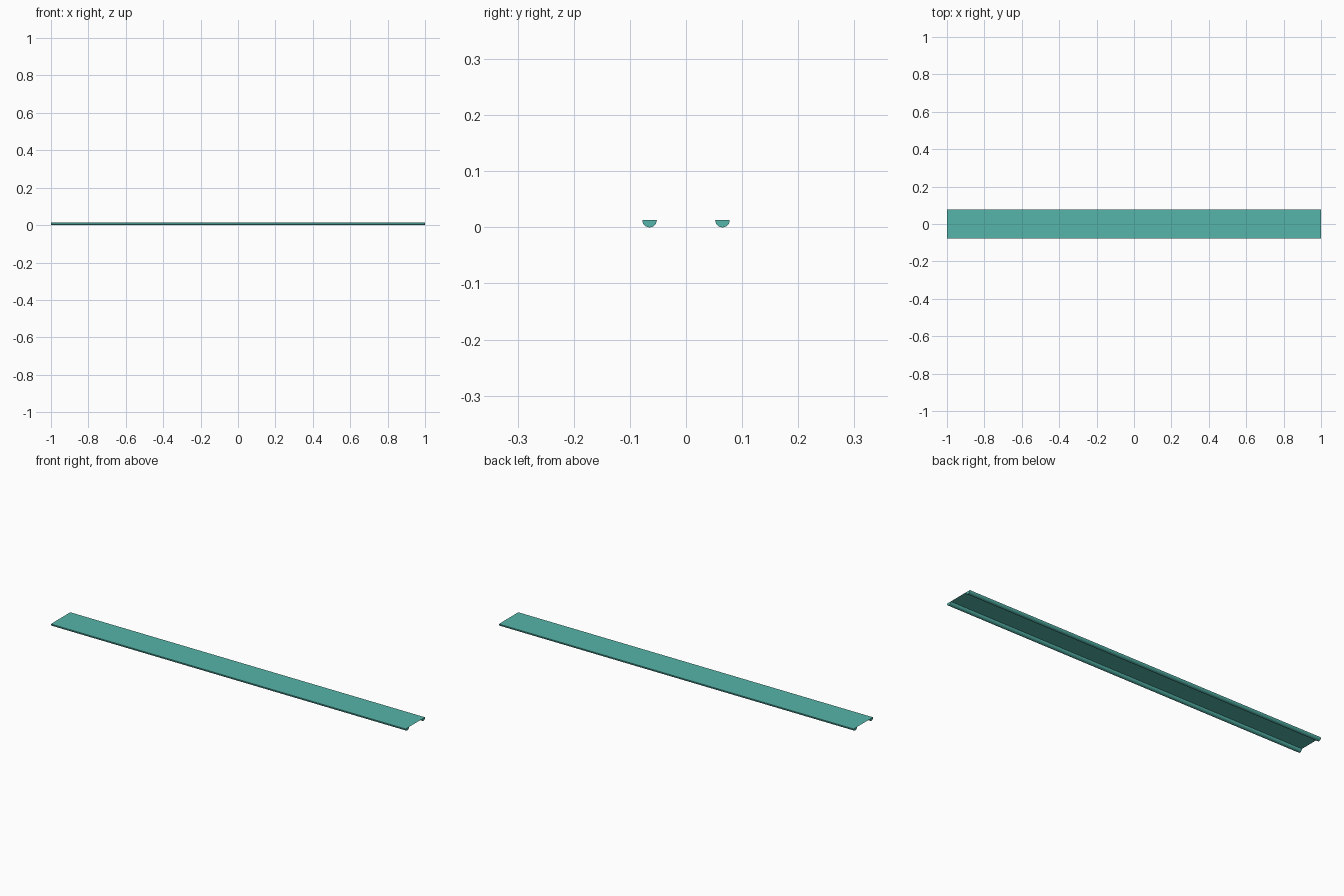
import bpy, bmesh, math

if "Cube" in bpy.data.objects:
    bpy.data.objects.remove(bpy.data.objects["Cube"])

R = 0.013          # rail radius
YC = 0.065         # rail centre offset
L = 1.0            # half length
SEG = 12

mat = bpy.data.materials.new("teal")
mat.diffuse_color = (0.09, 0.46, 0.40, 1)
mat.use_nodes = True
mat.node_tree.nodes["Principled BSDF"].inputs["Base Color"].default_value = mat.diffuse_color


def make_object(name, bm):
    mesh = bpy.data.meshes.new(name)
    bm.to_mesh(mesh)
    bm.free()
    mesh.materials.append(mat)
    obj = bpy.data.objects.new(name, mesh)
    bpy.context.collection.objects.link(obj)
    return obj


# Half-round rail: a half-disc profile, flat side up, extruded along x
def rail(name, yc):
    bm = bmesh.new()
    angles = [math.pi * (1 + i / SEG) for i in range(SEG + 1)]
    profile = [bm.verts.new((-L, yc + R * math.cos(a), R + R * math.sin(a))) for a in angles]
    cap = bm.faces.new(profile)
    ext = bmesh.ops.extrude_face_region(bm, geom=[cap], use_keep_orig=True)
    verts = [v for v in ext["geom"] if isinstance(v, bmesh.types.BMVert)]
    bmesh.ops.translate(bm, verts=verts, vec=(2 * L, 0, 0))
    bmesh.ops.recalc_face_normals(bm, faces=bm.faces)
    obj = make_object(name, bm)
    bpy.context.view_layer.objects.active = obj
    obj.select_set(True)
    bpy.ops.object.shade_smooth_by_angle(angle=math.radians(35))
    obj.select_set(False)


rail("front_rail", -YC)
rail("back_rail", YC)

# Thin sheet between the rails, level with their flat tops
bm = bmesh.new()
w = YC - R
bm.faces.new([bm.verts.new((x, y, R)) for x, y in ((-L, -w), (L, -w), (L, w), (-L, w))])
make_object("deck_sheet", bm)
